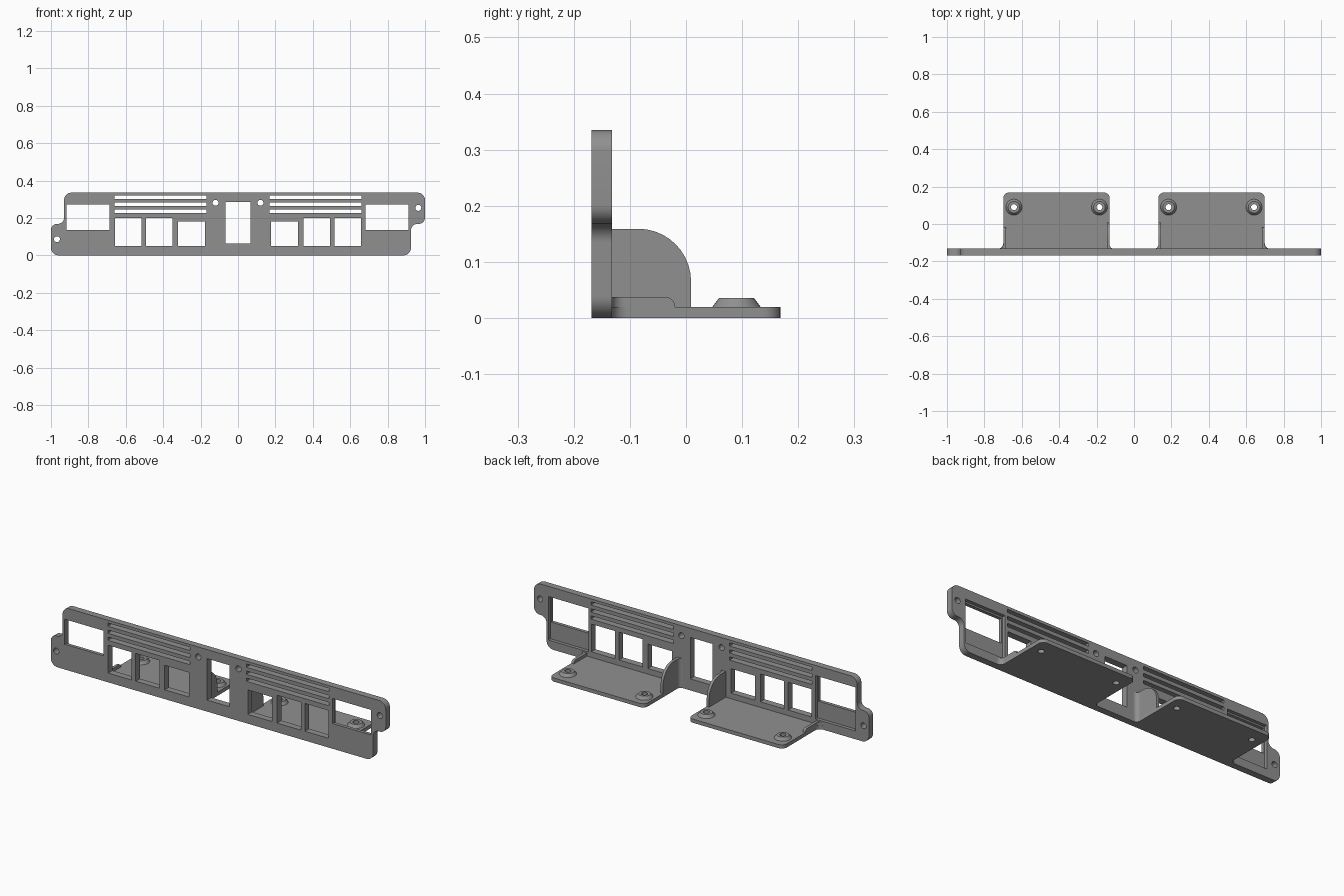
import bpy, bmesh, math
from mathutils import Vector

if "Cube" in bpy.data.objects:
    bpy.data.objects.remove(bpy.data.objects["Cube"])

grey = bpy.data.materials.new("grey plastic")
grey.diffuse_color = (0.28, 0.28, 0.28, 1)
grey.use_nodes = True
grey.node_tree.nodes["Principled BSDF"].inputs["Base Color"].default_value = grey.diffuse_color

FRONT, BACK = -0.168, -0.132   # faces of the upright panel


def rounded(corners, steps=10):
    """Outline from (a, b, radius) corners, each rounded with an arc."""
    out, n = [], len(corners)
    for i, (a, b, r) in enumerate(corners):
        p = Vector((a, b))
        if r == 0:
            out.append(p)
            continue
        u = (Vector(corners[i - 1][:2]) - p).normalized()
        v = (Vector(corners[(i + 1) % n][:2]) - p).normalized()
        c = p + (u + v) * r        # all rounded corners are right angles
        for k in range(steps + 1):
            t = math.pi / 2 * k / steps
            out.append(c - v * r * math.cos(t) - u * r * math.sin(t))
    return out


def circle(a, b, r, n=28):
    return [Vector((a + r * math.cos(2 * math.pi * k / n),
                    b + r * math.sin(2 * math.pi * k / n))) for k in range(n)]


def rect(a0, a1, b0, b1):
    return [Vector(p) for p in ((a0, b0), (a1, b0), (a1, b1), (a0, b1))]


PLACE = {"x": lambda p, h: (h, p.x, p.y),
         "y": lambda p, h: (p.x, h, p.y),
         "z": lambda p, h: (p.x, p.y, h)}


def prism(name, outlines, axis, lo, hi):
    """Extrude one or more closed outlines along an axis."""
    bm = bmesh.new()
    for pts in outlines:
        a = [bm.verts.new(PLACE[axis](p, lo)) for p in pts]
        b = [bm.verts.new(PLACE[axis](p, hi)) for p in pts]
        bm.faces.new(a)
        bm.faces.new(b[::-1])
        for i in range(len(pts)):
            j = (i + 1) % len(pts)
            bm.faces.new((a[j], a[i], b[i], b[j]))
    bmesh.ops.recalc_face_normals(bm, faces=bm.faces)
    return finish(name, bm)


def finish(name, bm):
    me = bpy.data.meshes.new(name)
    bm.to_mesh(me)
    bm.free()
    me.materials.append(grey)
    ob = bpy.data.objects.new(name, me)
    bpy.context.collection.objects.link(ob)
    return ob


def cut(ob, cutters):
    """Subtract the cutters, bake the result and drop the cutters."""
    for c in cutters:
        c.hide_render = True
        m = ob.modifiers.new("cut", "BOOLEAN")
        m.operation, m.solver, m.object = "DIFFERENCE", "EXACT", c
    dg = bpy.context.evaluated_depsgraph_get()
    me = bpy.data.meshes.new_from_object(ob.evaluated_get(dg))
    ob.modifiers.clear()
    ob.data = me
    for c in cutters:
        bpy.data.objects.remove(c)


# Upright panel with offset mounting ears
panel = prism("front_panel", [rounded([
    (-1, 0, .04), (.925, 0, .04), (.925, .168, .034), (1, .168, .034),
    (1, .335, .04), (-.93, .335, .04), (-.93, .168, .033), (-1, .168, .033)])],
    "y", FRONT, BACK)

# Openings: centre window, end windows, port windows, vent slots, screw holes
holes = [rect(-.067, .067, .062, .286),
         rect(-.917, -.687, .136, .271), rect(.682, .912, .136, .271),
         circle(-.968, .086, .016), circle(.964, .254, .016)]
for s in (-1, 1):
    for x0, x1, top in ((.176, .32, .182), (.351, .493, .2), (.517, .658, .2)):
        holes.append(rect(*sorted((s * x0, s * x1)), .05, top))
    for z in (.235, .273, .311):
        holes.append(rect(*sorted((s * .168, s * .66)), z - .009, z + .009))
    holes.append(circle(s * .12, .281, .016))
openings = prism("openings", holes, "y", FRONT - .05, BACK + .05)

# Shallow pockets behind the end windows
pockets = prism("pockets", [rect(-.92, -.68, .045, .28), rect(.675, .915, .045, .28)],
                "y", BACK - .018, BACK + .05)
cut(panel, [openings, pockets])

for s, side in ((-1, "left"), (1, "right")):
    xi, xo = s * .13, s * .699
    screws = [(s * .185, .09), (s * .642, .09)]

    # Shelf with flared roots and rounded rear corners
    shelf = prism(side + "_shelf", [rounded([
        (xo + s * .03, BACK - .004, 0), (xo + s * .03, BACK, 0), (xo, BACK, .028),
        (xo, .168, .03), (xi, .168, .03),
        (xi, BACK, .022), (xi - s * .024, BACK, 0), (xi - s * .024, BACK - .004, 0)])],
        "z", 0, .02)
    cut(shelf, [prism("screw_holes", [circle(x, y, .016) for x, y in screws],
                      "z", -.05, .1)])

    # Tall inner gusset and low outer lip, each with a flared root column
    for part, x, d, h, end, r in (("gusset", xi, -s, .159, .009, .094),
                                  ("lip", xo, s, .037, -.02, .016)):
        inner = x - d * .015
        prism(f"{side}_{part}", [rounded([
            (-.105, .02, 0), (end, .02, 0), (end, h, r), (-.105, h, 0)])],
            "x", *sorted((x, inner)))
        prism(f"{side}_{part}_root", [rounded([
            (x + d * .024, BACK - .004, 0), (x + d * .024, BACK, 0), (x, BACK, .022),
            (x, -.105, 0), (inner, -.105, 0), (inner, BACK - .004, 0)])],
            "z", .02, h)

    # Conical screw bosses
    for i, (x, y) in enumerate(screws):
        bm = bmesh.new()
        rings = [[bm.verts.new((p.x, p.y, z)) for p in circle(x, y, r)]
                 for r, z in ((.043, .02), (.031, .036), (.016, .036), (.016, .02))]
        for a, b in zip(rings, rings[1:]):
            for k in range(len(a)):
                j = (k + 1) % len(a)
                bm.faces.new((a[k], a[j], b[j], b[k]))
        finish(f"{side}_boss_{i + 1}", bm)

# Smooth the round parts, keep the edges sharp
for ob in bpy.context.scene.objects:
    ob.select_set(True)
    bpy.context.view_layer.objects.active = ob
bpy.ops.object.shade_smooth_by_angle(angle=math.radians(30))
